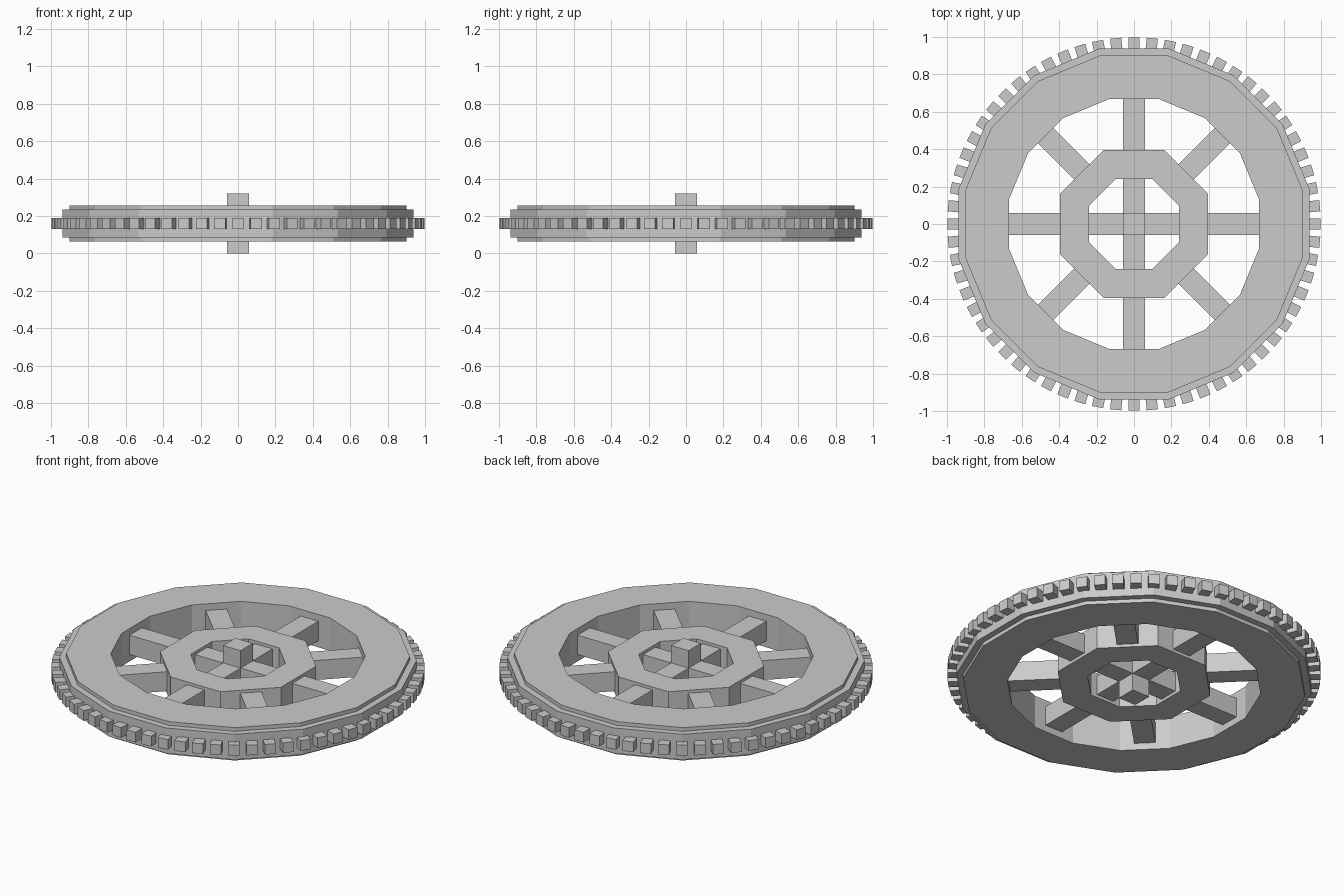
import bpy
import bmesh
from math import cos, sin, pi, radians
from mathutils import Matrix

cube = bpy.data.objects.get("Cube")
if cube:
    bpy.data.objects.remove(cube, do_unlink=True)

MID = 0.16      # mid height of the wheel
BAR = 0.115     # thickness of axle and spokes

grey = bpy.data.materials.new("plain_grey")
grey.use_nodes = True
colour = (0.6, 0.6, 0.6, 1)
grey.diffuse_color = colour
grey.node_tree.nodes["Principled BSDF"].inputs["Base Color"].default_value = colour


def finish(name, bm):
    bmesh.ops.recalc_face_normals(bm, faces=bm.faces)
    mesh = bpy.data.meshes.new(name)
    bm.to_mesh(mesh)
    bm.free()
    mesh.materials.append(grey)
    obj = bpy.data.objects.new(name, mesh)
    bpy.context.collection.objects.link(obj)
    return obj


def ring(name, profile, sides):
    """Sweep a closed (apothem, height) profile around a regular polygon."""
    bm = bmesh.new()
    loops = []
    for i in range(sides):
        a = (i + 0.5) * 2 * pi / sides
        k = 1 / cos(pi / sides)
        loops.append([bm.verts.new((r * k * cos(a), r * k * sin(a), MID + h))
                      for r, h in profile])
    n = len(profile)
    for i in range(sides):
        p, q = loops[i], loops[(i + 1) % sides]
        for j in range(n):
            m = (j + 1) % n
            bm.faces.new((p[j], q[j], q[m], p[m]))
    return finish(name, bm)


def radial_box(bm, start, end, width, height, angle):
    """Add a box that runs outward between two radii."""
    place = (Matrix.Rotation(angle, 4, 'Z')
             @ Matrix.Translation(((start + end) / 2, 0, MID))
             @ Matrix.Diagonal((end - start, width, height, 1)))
    bmesh.ops.create_cube(bm, size=1, matrix=place)


# Stepped outer rim
ring("rim", [(0.668, -0.097), (0.902, -0.097), (0.902, -0.075), (0.938, -0.075),
             (0.938, 0.075), (0.902, 0.075), (0.902, 0.097), (0.668, 0.097)], 16)

# Octagonal hub ring
ring("hub_ring", [(0.24, -0.075), (0.395, -0.075), (0.395, 0.075), (0.24, 0.075)], 8)

# Teeth around the rim
bm = bmesh.new()
for i in range(64):
    radial_box(bm, 0.92, 0.998, 0.06, 0.06, i * 2 * pi / 64)
finish("teeth", bm)

# Straight spokes reach the axle, diagonal ones stop in the hub ring
for i in range(8):
    bm = bmesh.new()
    start = 0.3 if i % 2 else BAR / 2
    radial_box(bm, start, 0.69, BAR, BAR, radians(45 * i))
    finish("diagonal_spoke" if i % 2 else "straight_spoke", bm)

# Square axle
bm = bmesh.new()
bmesh.ops.create_cube(bm, size=1, matrix=Matrix.Translation((0, 0, MID))
                      @ Matrix.Diagonal((BAR, BAR, 2 * MID, 1)))
finish("axle", bm)
